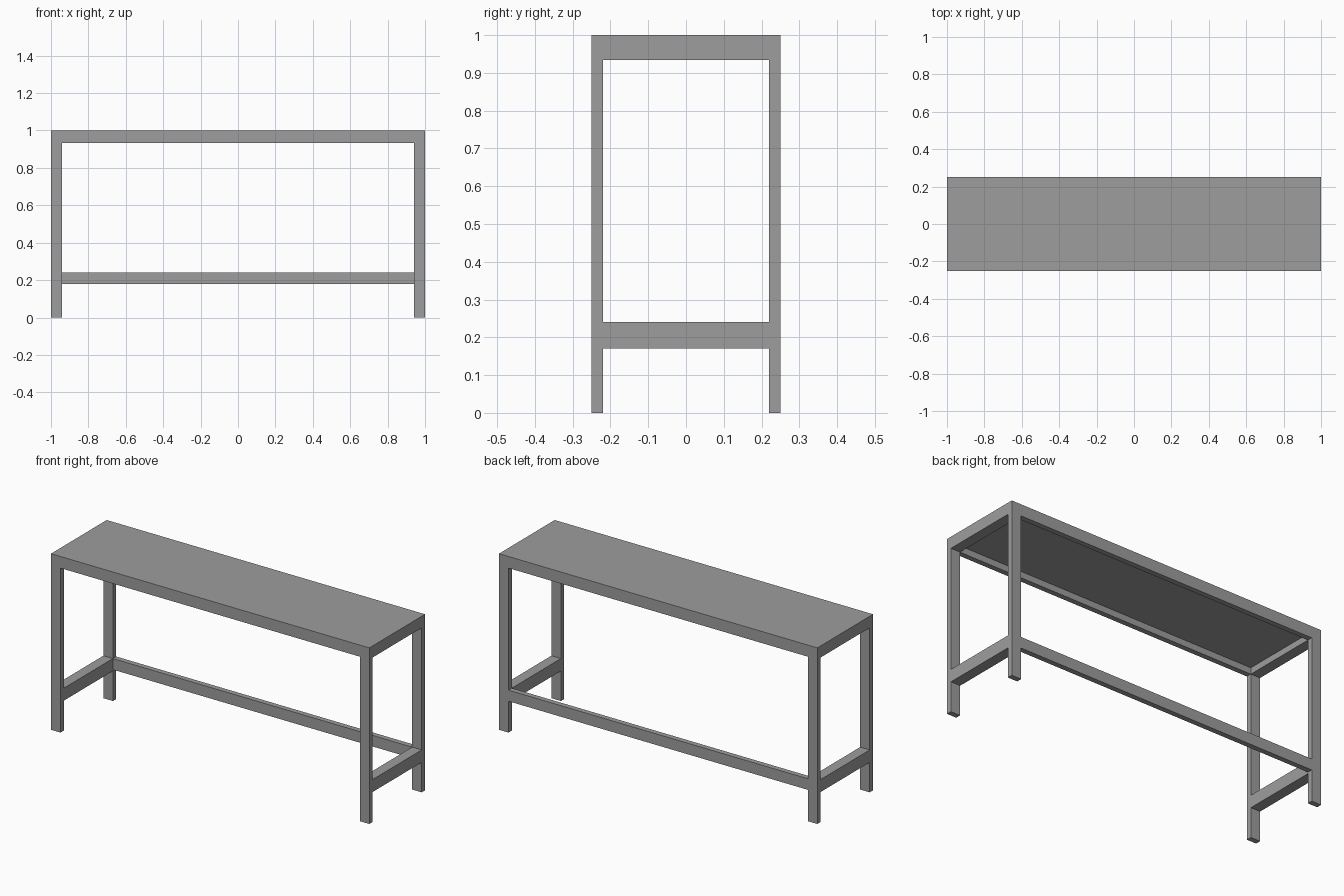
import bpy

# Remove the default cube
cube = bpy.data.objects.get("Cube")
if cube:
    bpy.data.objects.remove(cube, do_unlink=True)

# Single grey finish
grey = bpy.data.materials.new("matte_grey")
grey.use_nodes = True
colour = (0.34, 0.34, 0.34, 1)
grey.diffuse_color = colour
grey.node_tree.nodes["Principled BSDF"].inputs["Base Color"].default_value = colour

# Overall half sizes and bar section
HX, HY, TOP = 1.0, 0.25, 1.0
BX, BY = 0.06, 0.03
APRON = 0.934
BOARD = 0.97


def box(name, low, high):
    """Add a flat-sided box between two opposite corners."""
    centre = [(a + b) / 2 for a, b in zip(low, high)]
    bpy.ops.mesh.primitive_cube_add(size=1, location=centre)
    ob = bpy.context.object
    ob.name = name
    ob.scale = [b - a for a, b in zip(low, high)]
    bpy.ops.object.transform_apply(location=False, rotation=False, scale=True)
    ob.data.materials.append(grey)
    return ob


# Table top board
box("table_top", (-HX, -HY, BOARD), (HX, HY, TOP))

# Long aprons under the board
for side, y in (("front", -HY), ("back", HY - BY)):
    box(side + "_apron", (-HX, y, APRON), (HX, y + BY, BOARD))

    # Legs at both ends of this side
    for end, x in (("right", -HX), ("left", HX - BX)):
        box(f"{side}_{end}_leg", (x, y, 0), (x + BX, y + BY, APRON))

# End aprons and low side stretchers
for end, x in (("right", -HX), ("left", HX - BX)):
    box(end + "_apron", (x, BY - HY, APRON), (x + BX, HY - BY, BOARD))
    box(end + "_stretcher", (x, BY - HY, 0.17), (x + BX, HY - BY, 0.241))

# Long stretcher between the back legs
box("back_stretcher", (BX - HX, HY - BY, 0.178), (HX - BX, HY, 0.241))
